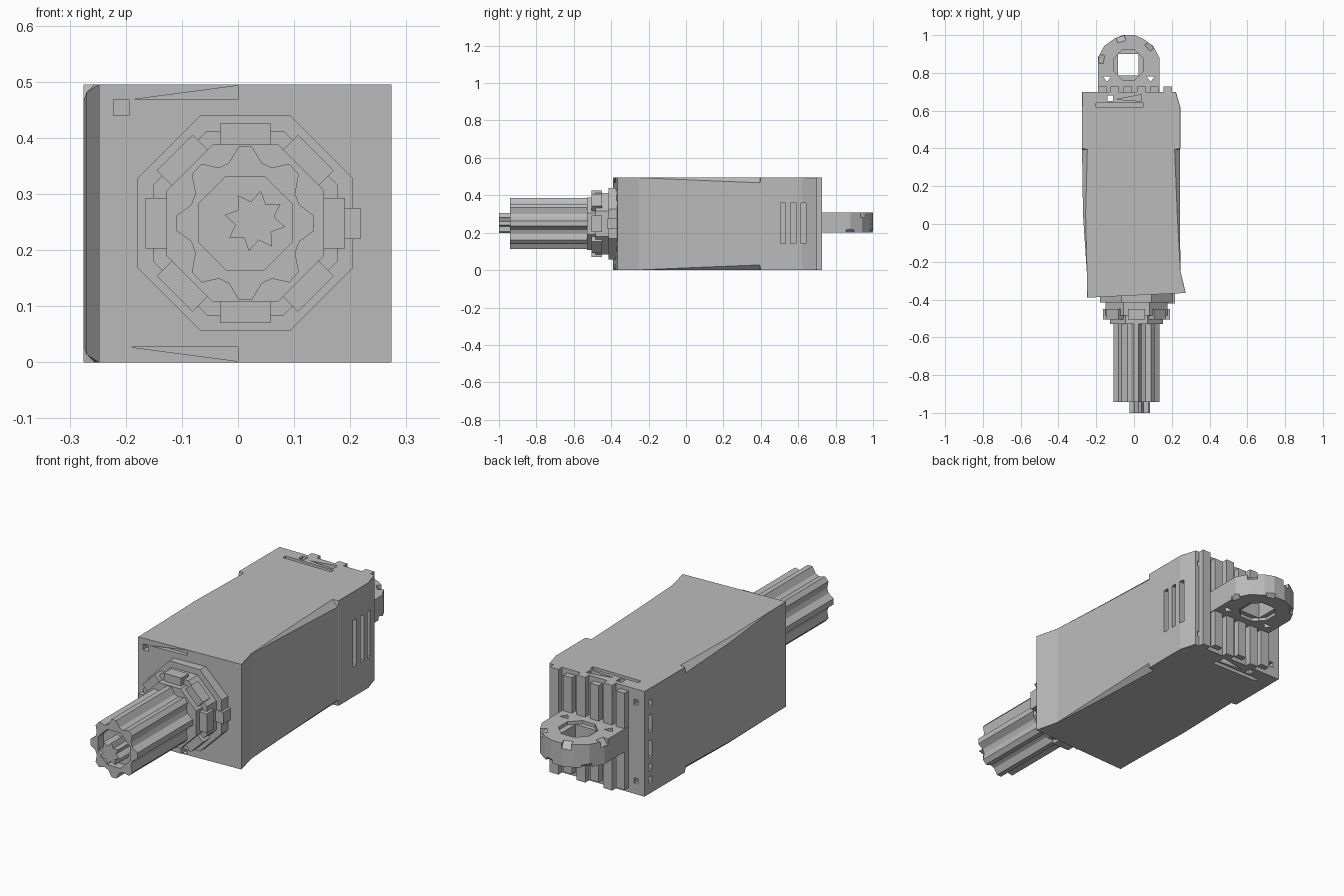
import bpy, bmesh
from math import sin, cos, pi, radians
from mathutils import Matrix

cube = bpy.data.objects.get("Cube")
if cube:
    bpy.data.objects.remove(cube, do_unlink=True)

grey = bpy.data.materials.new("mid grey")
grey.use_nodes = True
COLOUR = (0.5, 0.5, 0.5, 1)
grey.diffuse_color = COLOUR
grey.node_tree.nodes["Principled BSDF"].inputs["Base Color"].default_value = COLOUR

CX, CZ = 0.013, 0.248   # rod axis
HEIGHT = 0.495


def finish(name, bm):
    bmesh.ops.recalc_face_normals(bm, faces=bm.faces)
    mesh = bpy.data.meshes.new(name)
    bm.to_mesh(mesh)
    bm.free()
    mesh.materials.append(grey)
    ob = bpy.data.objects.new(name, mesh)
    bpy.context.collection.objects.link(ob)
    return ob


def loft(name, rings):
    bm = bmesh.new()
    loops = [[bm.verts.new(p) for p in ring] for ring in rings]
    n = len(loops[0])
    for a, b in zip(loops, loops[1:]):
        for i in range(n):
            j = (i + 1) % n
            bm.faces.new((a[i], a[j], b[j], b[i]))
    bm.faces.new(loops[0])
    bm.faces.new(loops[-1])
    return finish(name, bm)


def prism_y(name, pts, y0, y1):
    return loft(name, [[(x, y, z) for x, z in pts] for y in (y0, y1)])


def prism_z(name, pts, z0, z1):
    return loft(name, [[(x, y, z) for x, y in pts] for z in (z0, z1)])


def box(name, x0, x1, y0, y1, z0, z1):
    return prism_z(name, [(x0, y0), (x1, y0), (x1, y1), (x0, y1)], z0, z1)


def ngon(cx, cy, rx, ry, n=8, turn=pi / 8):
    return [(cx + rx * cos(turn + 2 * pi * i / n),
             cy + ry * sin(turn + 2 * pi * i / n)) for i in range(n)]


def cut(target, cutters):
    # Carve each cutter out of the part, then hide it
    for c in cutters:
        mod = target.modifiers.new("cut", 'BOOLEAN')
        mod.operation = 'DIFFERENCE'
        mod.solver = 'EXACT'
        mod.object = c
        c.hide_render = True
        c.hide_viewport = True
        c.display_type = 'WIRE'


# Housing: a square tube whose long edges are bevelled along the middle
def section(yl, yr, xl, xr, c):
    h = HEIGHT
    pts = [(xl + c, 0), (xr - c, 0), (xr, c), (xr, h - c),
           (xr - c, h), (xl + c, h), (xl, h - c), (xl, c)]
    return [(x, yl + (yr - yl) * (x - xl) / (xr - xl), z) for x, z in pts]


housing = loft("housing", [
    section(-0.39, -0.365, -0.248, 0.274, 0.001),
    section(-0.25, -0.25, -0.25, 0.246, 0.001),
    section(0.05, 0.05, -0.27, 0.243, 0.014),
    section(0.395, 0.395, -0.275, 0.243, 0.028),
    section(0.4, 0.4, -0.275, 0.245, 0.001),
    section(0.62, 0.62, -0.275, 0.245, 0.001),
    section(0.70, 0.70, -0.275, 0.222, 0.002),
])

cuts = [box("vent_cutter", 0.215, 0.3, y, y + 0.027, 0.142, 0.36)
        for y in (0.506, 0.56, 0.614)]
for z0, z1 in ((0.05, 0.08), (0.11, 0.14), (0.17, 0.25), (0.29, 0.37), (0.41, 0.44)):
    cuts.append(box("side_slot_cutter", -0.3, -0.25, 0.645, 0.67, z0, z1))
for z0, z1 in ((-0.1, 0.025), (HEIGHT - 0.025, 0.6)):
    cuts.append(box("edge_slot_cutter", -0.2, 0.05, 0.62, 0.64, z0, z1))
    cuts.append(prism_z("edge_wedge_cutter", [(-0.09, 0.66), (0.04, 0.65), (0.04, 0.685)], z0, z1))
cuts.append(box("pin_hole_cutter", -0.14, -0.112, 0.65, 0.68, -0.1, 0.6))
cuts.append(box("front_hole_cutter", -0.222, -0.194, -0.45, -0.36, 0.44, 0.468))
for flip in (False, True):
    wedge = [(-0.19, 0.468), (0, 0.468), (0, 0.493)]
    if flip:
        wedge = [(x, HEIGHT - z) for x, z in wedge]
    cuts.append(prism_y("front_wedge_cutter", wedge, -0.45, -0.362))
for x in (-0.24, 0.19):
    for z in (0.05, 0.42):
        cuts.append(box("back_hole_cutter", x, x + 0.02, 0.67, 0.8, z, z + 0.025))
cut(housing, cuts)

# Ribs across the back plate
for i, x in enumerate((-0.19, -0.125, -0.055, 0.015, 0.085, 0.155)):
    top = HEIGHT if i % 2 else HEIGHT - 0.02
    box("back_rib", x, x + 0.045, 0.69, 0.728, HEIGHT - top, top)

# Mounting eye at the back
half = [(0.163, 0.69), (0.163, 0.88), (0.13, 0.942), (0.075, 0.982), (0.03, 1.0)]
EX = -0.028
eye = prism_z("mounting_eye", [(EX + x, y) for x, y in half]
              + [(EX - x, y) for x, y in reversed(half)], 0.2, 0.308)
eye_cuts = [box("eye_hole_cutter", -0.085, 0.025, 0.785, 0.90, 0.1, 0.4)]
for z0, z1 in ((0.1, 0.215), (0.293, 0.4)):
    eye_cuts.append(prism_z("eye_recess_cutter", ngon(EX, 0.842, 0.086, 0.086), z0, z1))
for x in (-0.143, 0.088):
    eye_cuts.append(prism_z("eye_pin_cutter", ngon(x, 0.772, 0.025, 0.02, 3, -pi / 2), 0.1, 0.4))
for i, a in enumerate((10, 42, 74, 106, 138, 170)):
    # Chipped rim, alternating between upper and lower edge
    notch = box("eye_rim_cutter", -0.02, 0.02, -0.022, 0.022, -0.03, 0.03)
    notch.matrix_world = (Matrix.Translation((EX + 0.168 * cos(radians(a)),
                                              0.85 + 0.155 * sin(radians(a)),
                                              0.315 if i % 2 else 0.193))
                          @ Matrix.Rotation(radians(a), 4, 'Z')
                          @ Matrix.Rotation(pi / 4, 4, 'Y'))
    eye_cuts.append(notch)
cut(eye, eye_cuts)

# Stepped collar around the rod
for name, r, y0, y1 in (("collar_base", 0.208, -0.415, -0.35),
                        ("collar_middle", 0.178, -0.485, -0.41),
                        ("collar_front", 0.152, -0.53, -0.48)):
    prism_y(name, ngon(CX, CZ, r, r), y0, y1)
for i in range(8):
    # Teeth on the collar
    a = i * pi / 4
    tooth = box("collar_tooth", 0.13, 0.178, -0.505, -0.45, -0.045, 0.045)
    tooth.matrix_world = Matrix.Translation((CX, 0, CZ)) @ Matrix.Rotation(a, 4, 'Y')
box("collar_lug", 0.17, 0.218, -0.42, -0.35, 0.22, 0.275)

# Fluted rod with a hollow end
flutes = []
for i in range(32):
    r = 0.137 if i % 4 < 2 else 0.112
    a = 2 * pi * (i - 0.5) / 32
    flutes.append((CX + 0.9 * r * cos(a), CZ + r * sin(a)))
rod = prism_y("fluted_rod", flutes, -0.942, -0.51)
cut(rod, [prism_y("rod_bore_cutter", ngon(CX, CZ, 0.09, 0.09), -1.1, -0.90)])

# Splined tip inside the rod
spline = [(0.03 + (0.055 if i % 2 else 0.035) * cos(pi * (i + 0.5) / 8),
           0.252 + (0.055 if i % 2 else 0.035) * sin(pi * (i + 0.5) / 8)) for i in range(16)]
prism_y("splined_tip", spline, -1.0, -0.88)
